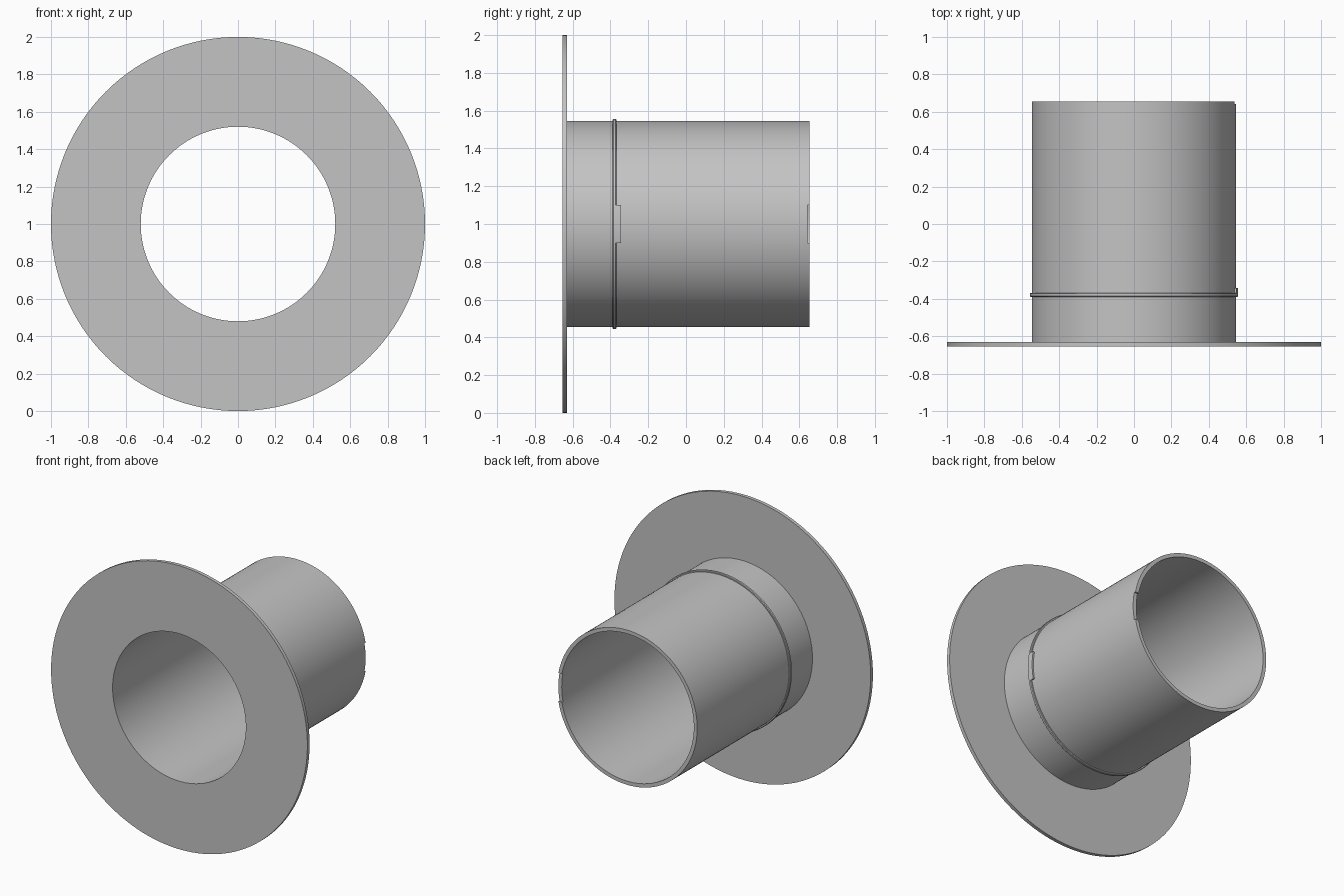
import bpy, bmesh, math
from mathutils import Vector

cube = bpy.data.objects.get("Cube")
if cube:
    bpy.data.objects.remove(cube)

SEGMENTS = 128
TUBE_R, BORE_R = 0.546, 0.52
FRONT, BACK = -0.655, 0.655
NOTCH_HALF = 0.1

metal = bpy.data.materials.new("plain grey")
metal.use_nodes = True
grey = (0.55, 0.55, 0.55, 1)
metal.diffuse_color = grey
metal.node_tree.nodes["Principled BSDF"].inputs["Base Color"].default_value = grey


def lathe(name, profile, half_angle=math.pi, steps=SEGMENTS):
    """Turn a closed (radius, y) profile about the y axis, centred on +x."""
    full = half_angle == math.pi
    bm = bmesh.new()
    rings = []
    for i in range(steps if full else steps + 1):
        a = -half_angle + 2 * half_angle * i / steps
        rings.append([bm.verts.new((r * math.cos(a), y, 1 + r * math.sin(a)))
                      for r, y in profile])
    n = len(profile)
    for i in range(steps):
        p, q = rings[i], rings[(i + 1) % len(rings)]
        for j in range(n):
            k = (j + 1) % n
            bm.faces.new((p[j], p[k], q[k], q[j]))
    if not full:
        bm.faces.new(rings[0])
        bm.faces.new(rings[-1])
    bmesh.ops.recalc_face_normals(bm, faces=bm.faces)
    mesh = bpy.data.meshes.new(name)
    bm.to_mesh(mesh)
    bm.free()
    mesh.materials.append(metal)
    obj = bpy.data.objects.new(name, mesh)
    bpy.context.collection.objects.link(obj)
    return obj


def smooth(obj):
    bpy.ops.object.select_all(action='DESELECT')
    obj.select_set(True)
    bpy.context.view_layer.objects.active = obj
    bpy.ops.object.shade_smooth_by_angle(angle=math.radians(30))


# Flange and tube turned as one body, with an open bore
body = lathe("flanged_tube", [
    (BORE_R, FRONT), (1, FRONT), (1, -0.63),
    (TUBE_R, -0.63), (TUBE_R, BACK), (BORE_R, BACK)])

# Shallow notch in the back rim
bpy.ops.mesh.primitive_cube_add(size=1, location=(0.53, BACK, 1))
cutter = bpy.context.object
cutter.name = "notch_cutter"
cutter.scale = (0.2, 0.025, 2 * NOTCH_HALF)
cutter.hide_render = True
cutter.hide_set(True)
cut = body.modifiers.new("Notch", 'BOOLEAN')
cut.operation = 'DIFFERENCE'
cut.solver = 'EXACT'
cut.object = cutter
smooth(body)

# Thin raised bead around the tube
BEAD_R, SINK = 0.557, 0.54
bead = lathe("raised_bead", [
    (SINK, -0.389), (0.553, -0.389), (BEAD_R, -0.385),
    (BEAD_R, -0.372), (0.553, -0.368), (SINK, -0.368)])
smooth(bead)

# Locating tab behind the bead, in line with the notch
tab = lathe("locating_tab", [
    (SINK, -0.375), (BEAD_R, -0.375), (BEAD_R, -0.343), (SINK, -0.343)],
    math.asin(NOTCH_HALF / BEAD_R), 8)
smooth(tab)
